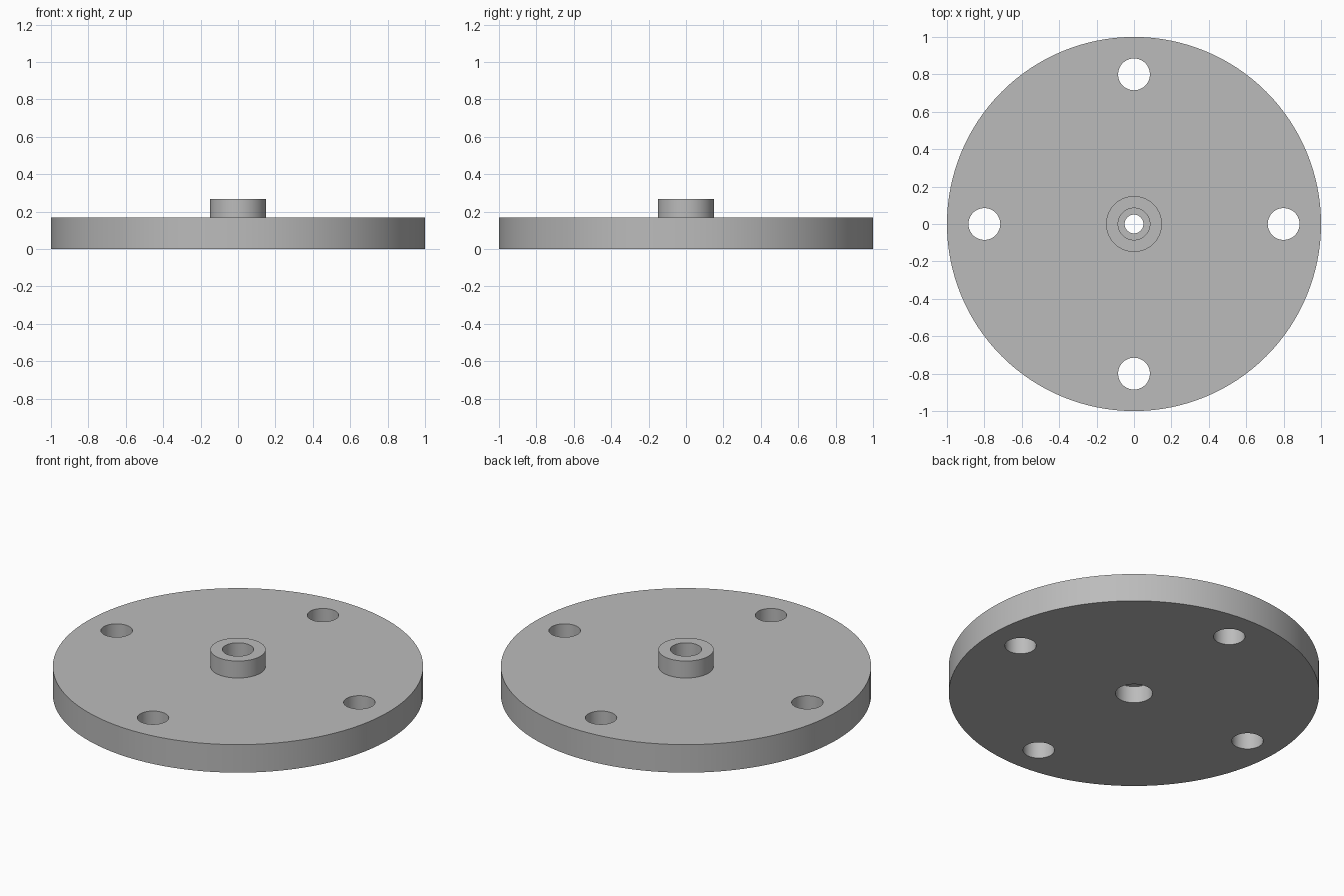
import bpy
import math

if "Cube" in bpy.data.objects:
    bpy.data.objects.remove(bpy.data.objects["Cube"])

SEG = 96

grey = bpy.data.materials.new("plain grey")
grey.diffuse_color = (0.5, 0.5, 0.5, 1)
grey.use_nodes = True
grey.node_tree.nodes["Principled BSDF"].inputs["Base Color"].default_value = grey.diffuse_color


def cylinder(name, radius, z0, z1, x=0, y=0, seg=SEG):
    bpy.ops.mesh.primitive_cylinder_add(vertices=seg, radius=radius, depth=z1 - z0,
                                        location=(x, y, (z0 + z1) / 2))
    ob = bpy.context.object
    ob.name = name
    return ob


def combine(target, tool, operation):
    """Apply a boolean and discard the tool object."""
    mod = target.modifiers.new(operation, 'BOOLEAN')
    mod.operation = operation
    mod.solver = 'EXACT'
    mod.object = tool
    bpy.context.view_layer.objects.active = target
    bpy.ops.object.modifier_apply(modifier=mod.name)
    bpy.data.objects.remove(tool, do_unlink=True)


# Round plate with raised hub
flange = cylinder("flange_plate", 1.0, 0, 0.167, seg=128)
combine(flange, cylinder("hub", 0.149, 0.1, 0.268), 'UNION')

# Four bolt holes
for i in range(4):
    a = i * math.pi / 2
    combine(flange, cylinder("bolt_hole", 0.085, -0.1, 0.4,
                             0.8 * math.cos(a), 0.8 * math.sin(a), 64), 'DIFFERENCE')

# Stepped centre bore: bottom recess, narrow passage, top recess
for radius, z0, z1 in ((0.1, -0.1, 0.1), (0.05, -0.2, 0.5), (0.085, 0.16, 0.4)):
    combine(flange, cylinder("bore", radius, z0, z1, seg=64), 'DIFFERENCE')

# Smooth walls with crisp rims
flange.data.materials.clear()
flange.data.materials.append(grey)
bpy.ops.object.select_all(action='DESELECT')
flange.select_set(True)
bpy.context.view_layer.objects.active = flange
bpy.ops.object.shade_smooth_by_angle(angle=math.radians(30))
